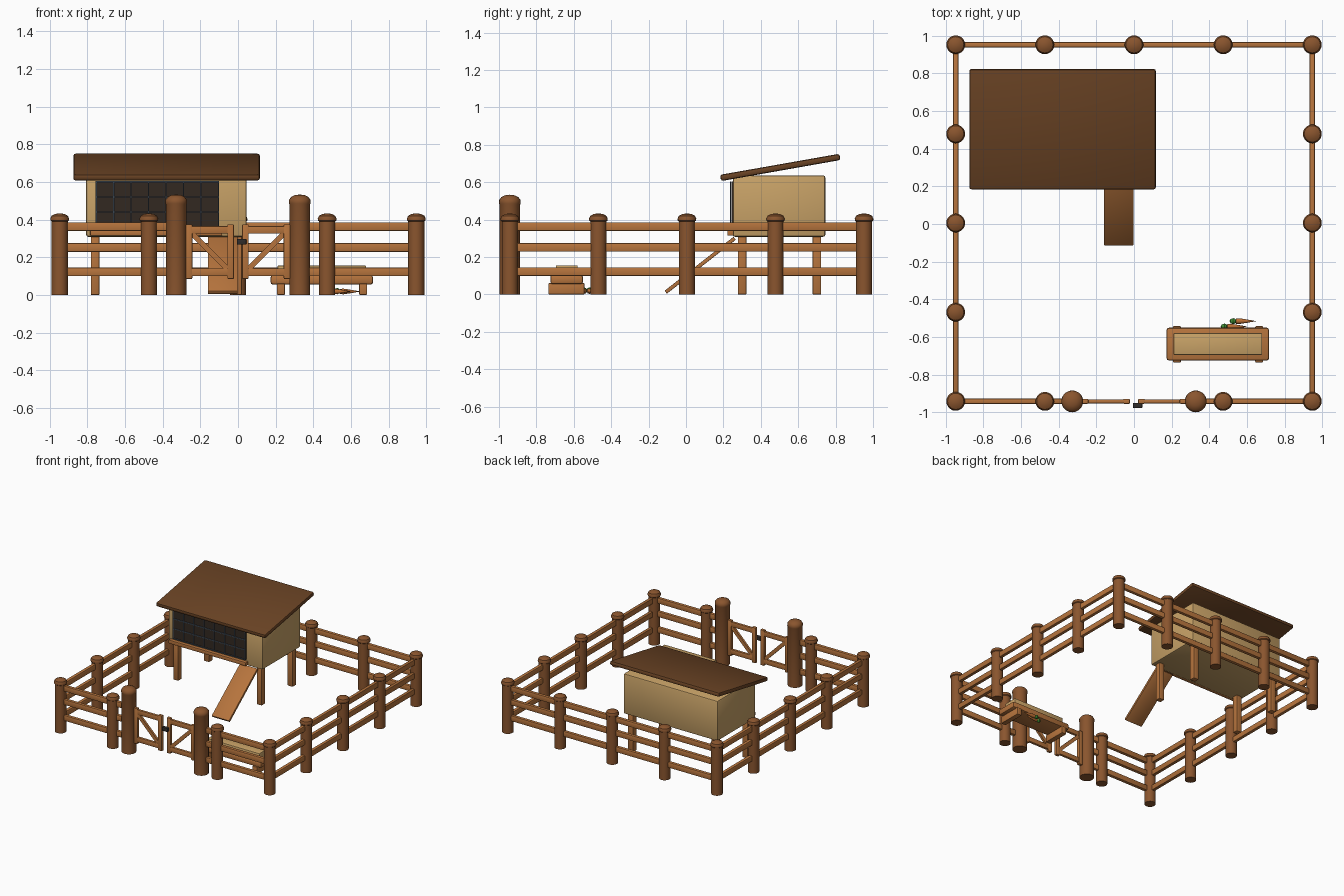
import bpy, bmesh, math
from mathutils import Vector

if "Cube" in bpy.data.objects:
    bpy.data.objects.remove(bpy.data.objects["Cube"])


def mat(name, r, g, b):
    lin = [(c / 255 / 12.92 if c < 10 else ((c / 255 + 0.055) / 1.055) ** 2.4) for c in (r, g, b)]
    m = bpy.data.materials.new(name)
    m.diffuse_color = (*lin, 1)
    m.use_nodes = True
    m.node_tree.nodes["Principled BSDF"].inputs["Base Color"].default_value = m.diffuse_color
    return m


POST = mat("post_brown", 138, 85, 46)
RAIL = mat("rail_wood", 182, 116, 61)
ROOF = mat("roof_brown", 106, 67, 36)
TAN = mat("pale_wood", 200, 162, 103)
DARK = mat("dark_interior", 50, 40, 33)
WIRE = mat("wire_blue_grey", 72, 86, 100)
IRON = mat("dark_iron", 48, 44, 42)
ORANGE = mat("carrot_orange", 190, 112, 52)
GREEN = mat("leaf_green", 62, 140, 50)


def finish(name, bm, material, smooth=False):
    me = bpy.data.meshes.new(name)
    bmesh.ops.recalc_face_normals(bm, faces=bm.faces)
    bm.to_mesh(me)
    bm.free()
    me.materials.append(material)
    ob = bpy.data.objects.new(name, me)
    bpy.context.collection.objects.link(ob)
    if smooth:
        bpy.ops.object.select_all(action='DESELECT')
        ob.select_set(True)
        bpy.context.view_layer.objects.active = ob
        bpy.ops.object.shade_smooth_by_angle(angle=math.radians(35))
    return ob


def box(name, lo, hi, material, bevel=0.0, rot=(0, 0, 0)):
    """Box between two corners, turned about its own centre."""
    lo, hi = Vector(lo), Vector(hi)
    bm = bmesh.new()
    bmesh.ops.create_cube(bm, size=1)
    bmesh.ops.scale(bm, vec=hi - lo, verts=bm.verts)
    if bevel:
        bmesh.ops.bevel(bm, geom=bm.edges[:], offset=bevel, segments=2, profile=0.5, affect='EDGES')
    ob = finish(name, bm, material, bool(bevel))
    ob.location = (lo + hi) / 2
    ob.rotation_euler = rot
    return ob


def lathe(name, profile, loc, material, steps=20, rot=(0, 0, 0)):
    bm = bmesh.new()
    vs = [bm.verts.new((r, 0, z)) for r, z in profile]
    es = [bm.edges.new(p) for p in zip(vs, vs[1:])]
    bmesh.ops.spin(bm, geom=vs + es, cent=(0, 0, 0), axis=(0, 0, 1), angle=math.tau, steps=steps)
    bmesh.ops.remove_doubles(bm, verts=bm.verts, dist=1e-5)
    ob = finish(name, bm, material, True)
    ob.location = loc
    ob.rotation_euler = rot
    return ob


# Fence posts with domed caps
S, CY = 0.947, 0.005
FRONT = CY - S
post = [(0, 0), (0.043, 0), (0.043, 0.39), (0.049, 0.395), (0.05, 0.405),
        (0.043, 0.42), (0.025, 0.43), (0, 0.433)]
spots = {(i, j) for i in range(-2, 3) for j in range(-2, 3) if 2 in (abs(i), abs(j))} - {(0, -2)}
for i, j in sorted(spots):
    lathe("fence_post", post, (i * S / 2, CY + j * S / 2, 0), POST)

# Taller gate posts
gate_post = [(0, 0), (0.055, 0), (0.055, 0.48), (0.058, 0.487), (0.057, 0.505),
             (0.046, 0.52), (0.025, 0.53), (0, 0.533)]
for s in (-1, 1):
    lathe("gate_post", gate_post, (s * 0.328, FRONT, 0), POST)

# Fence rails
T, H = 0.014, 0.023
for z in (0.362, 0.252, 0.122):
    for s in (-1, 1):
        box("side_rail", (s * S - T, CY - S, z - H), (s * S + T, CY + S, z + H), RAIL, 0.006)
        x0, x1 = sorted((s * 0.33, s * S))
        box("front_rail", (x0, FRONT - T, z - H), (x1, FRONT + T, z + H), RAIL, 0.006)
    box("back_rail", (-S, CY + S - T, z - H), (S, CY + S + T, z + H), RAIL, 0.006)


# Two gate leaves, mirrored
def gate_box(name, s, x0, x1, z0, z1, t):
    a, b = sorted((s * x0, s * x1))
    box(name, (a, FRONT - t, z0), (b, FRONT + t, z1), RAIL, 0.004)


for s in (-1, 1):
    gate_box("gate_stile_outer", s, 0.243, 0.277, 0.085, 0.375, 0.013)
    gate_box("gate_stile_inner", s, 0.022, 0.056, 0.085, 0.375, 0.013)
    gate_box("gate_top_rail", s, 0.03, 0.27, 0.325, 0.365, 0.011)
    gate_box("gate_bottom_rail", s, 0.03, 0.27, 0.10, 0.14, 0.011)
    dx, dz = 0.2, 0.2
    L = math.hypot(dx, dz) / 2
    box("gate_brace", (s * 0.15 - L, FRONT - 0.009, 0.232 - 0.014),
        (s * 0.15 + L, FRONT + 0.009, 0.232 + 0.014), RAIL, 0,
        (0, -s * math.atan2(dz, dx), 0))
box("gate_latch", (-0.006, FRONT - 0.035, 0.268), (0.044, FRONT - 0.008, 0.298), IRON, 0.003)

# Hutch on four legs
box("hutch_body", (-0.807, 0.25, 0.308), (0.046, 0.745, 0.637), TAN, 0.012)
for x in (-0.759, -0.003):
    for y in (0.3, 0.7):
        box("hutch_leg", (x - 0.023, y - 0.023, 0), (x + 0.023, y + 0.023, 0.32), RAIL, 0.004)
slope = math.radians(10)
box("hutch_roof", (-0.875, 0.18, 0.662), (0.116, 0.828, 0.696), ROOF, 0.012, (slope, 0, 0))

# Wire front with dark interior
X0, X1, Z0, Z1 = -0.757, -0.1, 0.355, 0.605
box("hutch_dark_opening", (X0, 0.242, Z0), (X1, 0.252, Z1), DARK)
for k in range(8):
    x = X0 + 0.004 + (X1 - X0 - 0.008) * k / 7
    box("wire_upright", (x - 0.003, 0.234, Z0), (x + 0.003, 0.24, Z1), WIRE)
for k in range(4):
    z = Z0 + 0.004 + (Z1 - Z0 - 0.008) * k / 3
    box("wire_cross", (X0, 0.234, z - 0.003), (X1, 0.24, z + 0.003), WIRE)
box("hutch_sill", (-0.785, 0.222, 0.315), (-0.085, 0.255, 0.345), RAIL, 0.004)

# Ramp
a, b = Vector((0, -0.108, 0.012)), Vector((0, 0.26, 0.3))
c, L = (a + b) / 2, (b - a).length / 2
box("ramp", (-0.16, c.y - L, c.z - 0.01), (-0.002, c.y + L, c.z + 0.01), RAIL, 0.003,
    (math.atan2(b.z - a.z, b.y - a.y), 0, 0))

# Feeding trough
box("trough_body", (0.173, -0.725, 0.055), (0.717, -0.551, 0.105), RAIL, 0.012)
box("trough_feed", (0.21, -0.695, 0.1), (0.68, -0.58, 0.155), TAN, 0.004)
for x in (0.228, 0.665):
    box("trough_foot", (x - 0.021, -0.735, 0), (x + 0.021, -0.543, 0.06), RAIL, 0.004)

# Carrots on the ground beside the trough
carrot = [(0, 0), (0.014, 0.003), (0.015, 0.02), (0.009, 0.06), (0, 0.11)]
leaf = [(0, -0.02), (0.012, -0.014), (0.017, 0), (0.012, 0.012), (0, 0.018)]
for x, y in ((0.535, -0.516), (0.488, -0.545)):
    lathe("carrot", carrot, (x + 0.005, y, 0.018), ORANGE, 12, (0, math.pi / 2, 0))
    lathe("carrot_leaves", leaf, (x - 0.008, y, 0.02), GREEN, 10, (0, math.pi / 2, 0))
